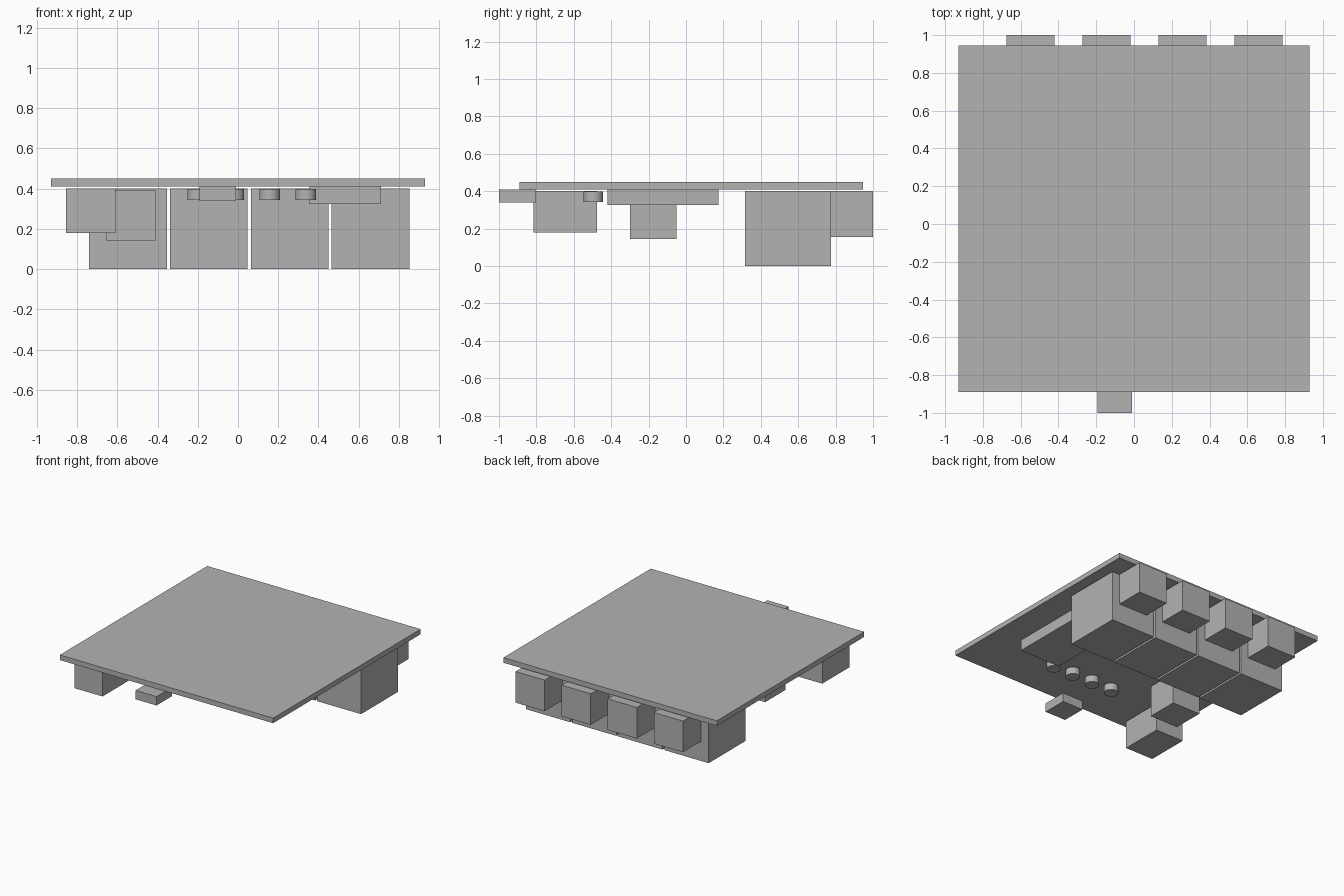
import bpy
import math

cube = bpy.data.objects.get("Cube")
if cube:
    bpy.data.objects.remove(cube, do_unlink=True)

# Single flat colour
grey = bpy.data.materials.new("plain grey")
grey.use_nodes = True
colour = (0.45, 0.45, 0.45, 1)
grey.diffuse_color = colour
grey.node_tree.nodes["Principled BSDF"].inputs["Base Color"].default_value = colour


def box(name, x, y, z):
    """Box from its (low, high) extents on each axis."""
    spans = (x, y, z)
    bpy.ops.mesh.primitive_cube_add(size=1, location=[(a + b) / 2 for a, b in spans])
    ob = bpy.context.object
    ob.name = name
    ob.scale = [b - a for a, b in spans]
    bpy.ops.object.transform_apply(location=False, rotation=False, scale=True)
    ob.data.materials.append(grey)
    return ob


# Circuit board, carried component side down
box("circuit_board", (-0.93, 0.93), (-0.89, 0.945), (0.41, 0.45))

# Four relays, each with a terminal block behind it
for i in range(4):
    x = -0.547 + 0.402 * i
    box(f"relay_{i + 1}", (x - 0.193, x + 0.193), (0.315, 0.775), (0, 0.4))
    box(f"terminal_block_{i + 1}", (x - 0.127, x + 0.127), (0.775, 1), (0.155, 0.4))

# Components on the front half of the board
box("power_socket", (-0.855, -0.61), (-0.815, -0.475), (0.18, 0.4))
box("capacitor_block", (-0.655, -0.41), (-0.3, -0.05), (0.143, 0.39))
box("controller_module", (0.355, 0.71), (-0.42, 0.175), (0.325, 0.41))
box("data_socket", (-0.192, -0.01), (-1, -0.805), (0.34, 0.41))

# Row of round indicator lamps
for i in range(4):
    bpy.ops.mesh.primitive_cylinder_add(
        vertices=32, radius=0.052, depth=0.055,
        location=(-0.2 + 0.179 * i, -0.495, 0.3705))
    lamp = bpy.context.object
    lamp.name = f"indicator_lamp_{i + 1}"
    lamp.data.materials.append(grey)
    bpy.ops.object.shade_smooth_by_angle(angle=math.radians(30))
